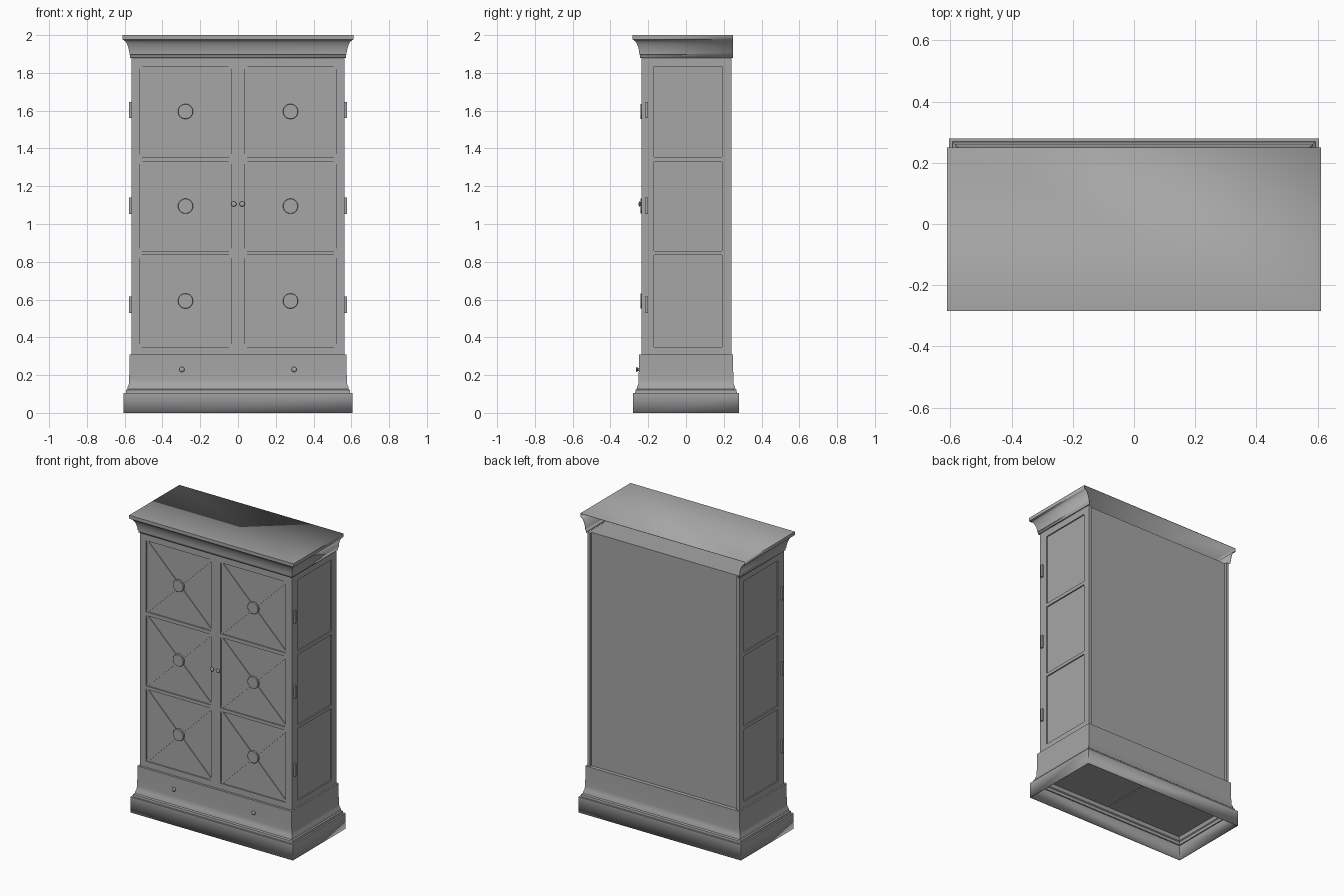
import bpy, bmesh, math
from mathutils import Matrix, Vector

cube = bpy.data.objects.get("Cube")
if cube:
    bpy.data.objects.remove(cube, do_unlink=True)

grey = bpy.data.materials.new("plain grey")
grey.use_nodes = True
COLOUR = (0.38, 0.38, 0.38, 1)
grey.diffuse_color = COLOUR
grey.node_tree.nodes["Principled BSDF"].inputs["Base Color"].default_value = COLOUR


def finish(name, bm, smooth=False):
    bmesh.ops.recalc_face_normals(bm, faces=bm.faces)
    me = bpy.data.meshes.new(name)
    bm.to_mesh(me)
    bm.free()
    me.materials.append(grey)
    ob = bpy.data.objects.new(name, me)
    bpy.context.collection.objects.link(ob)
    if smooth:
        bpy.ops.object.select_all(action='DESELECT')
        ob.select_set(True)
        bpy.context.view_layer.objects.active = ob
        bpy.ops.object.shade_smooth_by_angle(angle=math.radians(35))
    return ob


def add_box(bm, x, y, z, turn=0):
    """Box from (min, max) ranges, turned about its own y axis."""
    lo, hi = Vector((x[0], y[0], z[0])), Vector((x[1], y[1], z[1]))
    m = (Matrix.Translation((lo + hi) / 2) @ Matrix.Rotation(turn, 4, 'Y')
         @ Matrix.Diagonal((*(hi - lo), 1)))
    bmesh.ops.create_cube(bm, size=1, matrix=m)


def box(name, x, y, z):
    bm = bmesh.new()
    add_box(bm, x, y, z)
    return finish(name, bm)


def mirrored(x, s):
    return sorted((x[0] * s, x[1] * s))


def lathe(name, x, z, y, profile, sides=24):
    """Turned part pointing to the front; profile is (radius, distance out)."""
    bm = bmesh.new()
    rings = [[bm.verts.new((x + r * math.cos(a), y - d, z + r * math.sin(a)))
              for a in (math.tau * i / sides for i in range(sides))] for r, d in profile]
    for a, b in zip(rings, rings[1:]):
        for i in range(sides):
            j = (i + 1) % sides
            bm.faces.new((a[i], a[j], b[j], b[i]))
    bm.faces.new(rings[0])
    bm.faces.new(rings[-1])
    return finish(name, bm, True)


def moulding(name, loops, closed, cap, wall):
    """Skin stacked outlines into a hollow moulding capped at the top."""
    bm = bmesh.new()
    rows = [[bm.verts.new(p) for p in loop] for loop in loops]
    n = len(rows[0])
    for a, b in zip(rows, rows[1:]):
        for i in range(n if closed else n - 1):
            j = (i + 1) % n
            bm.faces.new((a[i], a[j], b[j], b[i]))
    if cap:
        bm.faces.new(rows[-1])
    ob = finish(name, bm, True)
    mod = ob.modifiers.new("wall", 'SOLIDIFY')
    mod.thickness = wall
    mod.offset = -1
    return ob


# Overall sizes
HALF, FRONT, BACK = 0.565, -0.235, 0.24
LOW, HIGH, DEEP = 0.30, 1.88, 0.008
ROWS = [(0.35, 0.835), (0.857, 1.332), (1.356, 1.835)]
RAILS = [(LOW, 0.35), (0.835, 0.857), (1.332, 1.356), (1.835, HIGH)]

# Stepped plinth, hollow underneath: (height, inset from the widest outline)
steps = [(0, 0), (0.105, 0), (0.105, 0.011), (0.121, 0.012), (0.127, 0.019), (0.142, 0.022),
         (0.15, 0.027), (0.18, 0.0285), (0.22, 0.03), (0.31, 0.03)]
loops = []
for z, d in steps:
    w, h = 0.605 - d, 0.28 - d
    loops.append([(-w, -h, z), (w, -h, z), (w, h, z), (-w, h, z)])
moulding("plinth", loops, True, True, 0.005)
for side, s in (("left", 1), ("right", -1)):
    box(f"{side}_floor_panel", mirrored((0.004, 0.572), s), (-0.247, 0.247), (0.142, 0.155))

# Flared cornice, open at the back: (height, flare)
cove = [(1.88, 0.0), (1.895, 0.0), (1.897, 0.004)]
for i in range(1, 9):
    t = i / 8 * math.pi / 2
    cove.append((1.897 + 0.078 * math.sin(t * 0.75 + t * t / math.tau),
                 0.004 + 0.034 * (1 - math.cos(t))))
cove += [(1.977, 0.041), (2.0, 0.041)]
loops = []
for z, d in cove:
    w, f = 0.571 + d, -0.243 - d
    loops.append([(-w, 0.25, z), (-w, f, z), (w, f, z), (w, 0.25, z)])
moulding("cornice", loops, False, True, 0.004)

# Carcass core, whose faces form the recessed panels
box("carcass", (DEEP - HALF, HALF - DEEP), (FRONT + DEEP, 0.225), (LOW, HIGH))

for side, s in (("left", 1), ("right", -1)):
    # Side frame with corner posts and rails
    bm = bmesh.new()
    add_box(bm, mirrored((0.545, HALF), s), (FRONT, -0.17), (LOW, HIGH))
    add_box(bm, mirrored((0.545, HALF), s), (0.19, BACK), (LOW, HIGH))
    for z in RAILS:
        add_box(bm, mirrored((0.545, HALF), s), (-0.17, 0.19), z)
    finish(f"{side}_side_frame", bm)

    # Door frame
    bm = bmesh.new()
    for x in ((0.001, 0.036), (0.52, HALF)):
        add_box(bm, mirrored(x, s), (FRONT, FRONT + 0.02), (LOW, HIGH))
    for z in RAILS:
        add_box(bm, mirrored((0.036, 0.52), s), (FRONT, FRONT + 0.02), z)
    finish(f"{side}_door_frame", bm)

    # Crossed bars and round boss in each door panel
    bm = bmesh.new()
    cx = 0.278 * s
    for n, (z0, z1) in enumerate(ROWS):
        cz = (z0 + z1) / 2
        reach = math.hypot(0.484, z1 - z0) / 2
        tilt = math.atan2(z1 - z0, 0.484)
        for turn in (tilt, -tilt):
            add_box(bm, (cx - reach, cx + reach), (FRONT + 0.003, FRONT + 0.012),
                    (cz - 0.008, cz + 0.008), turn)
        lathe(f"{side}_door_boss_{n + 1}", cx, cz, FRONT + 0.01,
              [(0.04, 0), (0.04, 0.014), (0.038, 0.016)], 32)
    finish(f"{side}_door_cross_bars", bm)

    # Hinges on the side by the front corner
    for n, z in enumerate((0.573, 1.097, 1.603)):
        box(f"{side}_hinge_{n + 1}", mirrored((0.56, 0.576), s), (-0.217, -0.201),
            (z - 0.043, z + 0.043))

    # Door and drawer knobs
    knob = [(0.007, 0), (0.007, 0.006), (0.012, 0.008), (0.014, 0.011), (0.012, 0.014), (0.007, 0.016)]
    lathe(f"{side}_door_knob", 0.022 * s, 1.106, FRONT, knob)
    lathe(f"{side}_drawer_knob", 0.297 * s, 0.23, -0.249, knob)
